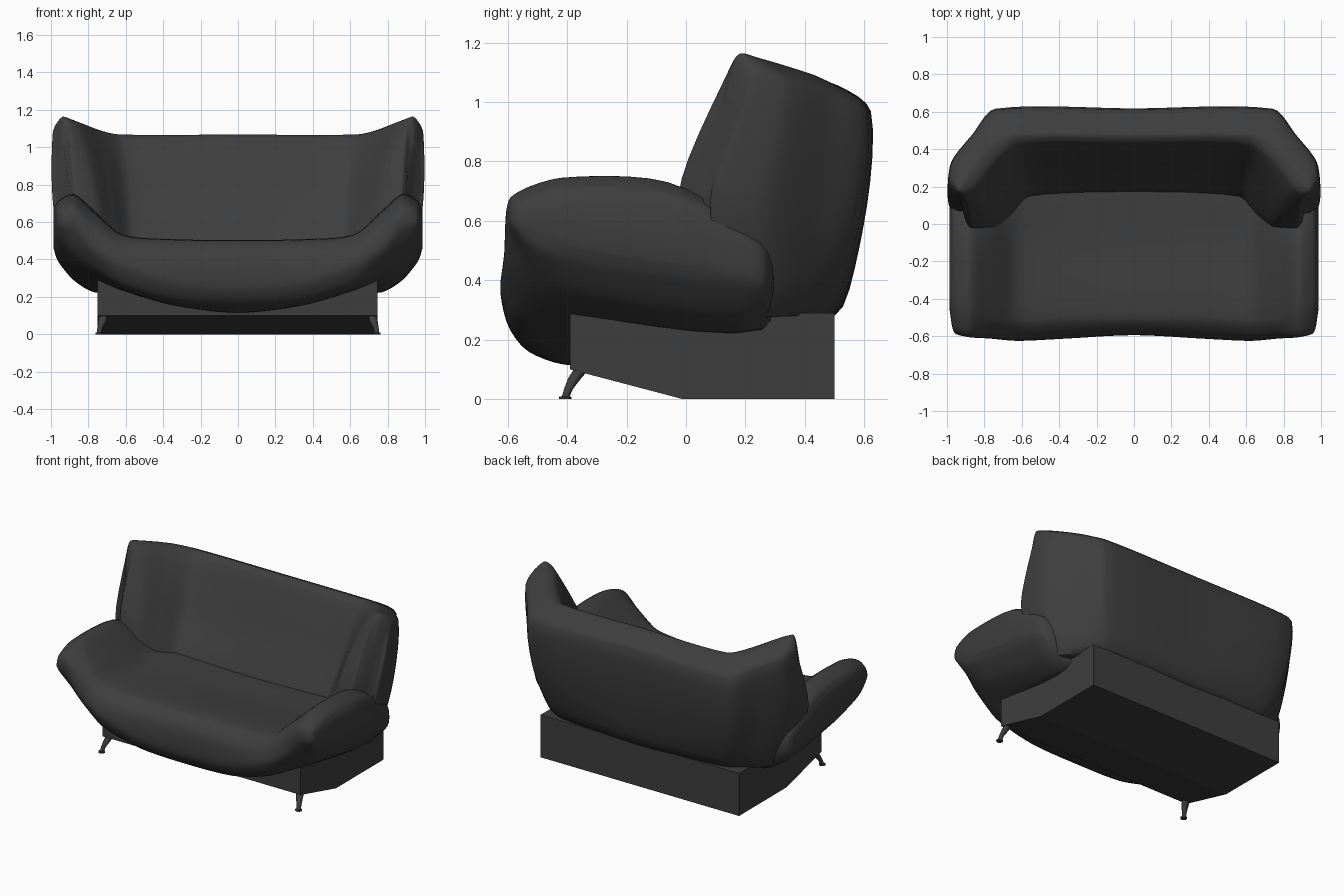
import bpy, math
from mathutils import Vector

if "Cube" in bpy.data.objects:
    bpy.data.objects.remove(bpy.data.objects["Cube"])

# dark upholstery and base colour
dark = bpy.data.materials.new("dark_grey")
dark.diffuse_color = (.048, .048, .048, 1)
dark.use_nodes = True
dark.node_tree.nodes["Principled BSDF"].inputs["Base Color"].default_value = dark.diffuse_color


def refine(points, steps, closed):
    """Smooth curve through every point, tangents weighted by spacing."""
    n = len(points)
    out = []
    for i in range(n if closed else n - 1):
        ids = [i - 1, i, i + 1, i + 2]
        ids = [k % n if closed else min(max(k, 0), n - 1) for k in ids]
        a, b, c, d = [points[k] for k in ids]
        seg = (c - b).length
        m1 = (c - a) * (.8 * seg / max((b - a).length + seg, 1e-6))
        m2 = (d - b) * (.8 * seg / max((d - c).length + seg, 1e-6))
        for s in range(steps):
            t = s / steps
            out.append(b * (2 * t**3 - 3 * t * t + 1) + m1 * (t**3 - 2 * t * t + t)
                       + c * (3 * t * t - 2 * t**3) + m2 * (t**3 - t * t))
    return out if closed else out + [points[-1]]


def add_mesh(name, verts, faces, angle=None):
    mesh = bpy.data.meshes.new(name)
    mesh.from_pydata(verts, [], faces)
    mesh.materials.append(dark)
    obj = bpy.data.objects.new(name, mesh)
    bpy.context.collection.objects.link(obj)
    bpy.ops.object.select_all(action='DESELECT')
    obj.select_set(True)
    bpy.context.view_layer.objects.active = obj
    bpy.ops.object.mode_set(mode='EDIT')
    bpy.ops.mesh.select_all(action='SELECT')
    bpy.ops.mesh.normals_make_consistent(inside=False)
    bpy.ops.object.mode_set(mode='OBJECT')
    if angle:
        bpy.ops.object.shade_smooth_by_angle(angle=math.radians(angle))
    return obj


def loft(name, rings, around, along, angle=50):
    """Skin a smooth surface over rings of points and cap both ends."""
    rings = [refine([Vector(p) for p in r], around, True) for r in rings]
    cols = [refine(list(c), along, False) for c in zip(*rings)]
    n, m = len(cols), len(cols[0])
    verts = [cols[j][i] for i in range(m) for j in range(n)]
    faces = [(i * n + j, i * n + (j + 1) % n, (i + 1) * n + (j + 1) % n, (i + 1) * n + j)
             for i in range(m - 1) for j in range(n)]
    faces += [tuple(range(n)), tuple(range((m - 1) * n, m * n))]
    return add_mesh(name, verts, faces, angle)


def mirrored(half):
    return [[(-x, y, z) for x, y, z in r] for r in half[:0:-1]] + half


def with_end(half, scale, shift):
    """Add a shrunken last ring so the end is rounded."""
    last = [Vector(p) for p in half[-1]]
    c = sum(last, Vector()) / len(last)
    return half + [[tuple(c + (p - c) * scale + Vector(shift)) for p in last]]


# base: box with a sloping front underside
profile = [(-.39, .29), (.5, .29), (.5, 0), (-.01, 0), (-.39, .10)]
n = len(profile)
add_mesh("base", [(x, y, z) for x in (-.75, .745) for y, z in profile],
         [tuple(range(n)), tuple(range(n, 2 * n))]
         + [(i, (i + 1) % n, n + (i + 1) % n, n + i) for i in range(n)])

# seat: hammock-shaped cushion whose sides rise into arms, sections along x
seat_sections = [
    (0, [(.35, .46), (-.1, .48), (-.50, .50), (-.58, .42), (-.59, .25), (-.53, .16), (-.38, .115), (.3, .25)]),
    (.35, [(.35, .47), (-.1, .49), (-.50, .505), (-.59, .43), (-.61, .28), (-.55, .185), (-.39, .155), (.3, .25)]),
    (.62, [(.35, .49), (-.1, .52), (-.51, .53), (-.595, .47), (-.625, .37), (-.565, .265), (-.38, .235), (.3, .25)]),
    (.77, [(.28, .50), (-.05, .65), (-.50, .65), (-.59, .58), (-.61, .45), (-.53, .35), (-.36, .295), (.25, .235)]),
    (.88, [(.28, .53), (-.06, .73), (-.42, .745), (-.59, .68), (-.60, .57), (-.51, .43), (-.3, .35), (.26, .30)]),
    (.96, [(.24, .52), (-.04, .69), (-.42, .71), (-.56, .66), (-.58, .59), (-.49, .50), (-.28, .44), (.24, .39)]),
]
seat = [[(x, y, z) for y, z in s] for x, s in seat_sections]
loft("seat", mirrored(with_end(seat, .65, (.026, 0, .01))), 5, 5)

# backrest: leaning panel with wings that turn forward at both ends
back = [
    [(0, .16, .40), (0, .29, .72), (0, .43, 1.04), (0, .48, 1.068), (0, .61, .98), (0, .59, .58), (0, .50, .28)],
    [(.56, .12, .40), (.57, .27, .72), (.61, .425, 1.04), (.64, .48, 1.068), (.74, .61, .97), (.71, .58, .58), (.60, .46, .28)],
    [(.66, .03, .42), (.68, .14, .74), (.74, .33, 1.08), (.78, .42, 1.095), (.86, .48, 1.02), (.84, .44, .60), (.74, .38, .28)],
    [(.74, -.02, .45), (.76, .02, .74), (.85, .19, 1.12), (.91, .24, 1.15), (.97, .34, 1.06), (.965, .27, .62), (.84, .26, .28)],
    [(.86, -.02, .47), (.87, -.015, .74), (.90, .15, 1.12), (.94, .18, 1.16), (.99, .23, 1.08), (.985, .09, .66), (.89, .12, .33)],
]
loft("backrest", mirrored(with_end(back, .6, (.012, -.012, 0))), 5, 6)

# front legs: curved, tapering, with a small foot disc
leg_path = [(.715, -.345, .11, .026), (.725, -.375, .07, .022), (.737, -.395, .035, .015),
            (.742, -.405, .009, .013), (.742, -.407, .008, .021), (.742, -.407, 0, .021)]
for side, sx in (("left", -1), ("right", 1)):
    rings = [[(sx * x + r * math.cos(a * math.pi / 6), y + r * math.sin(a * math.pi / 6), z)
              for a in range(12)] for x, y, z, r in leg_path]
    loft("front_leg_" + side, rings, 1, 1)
